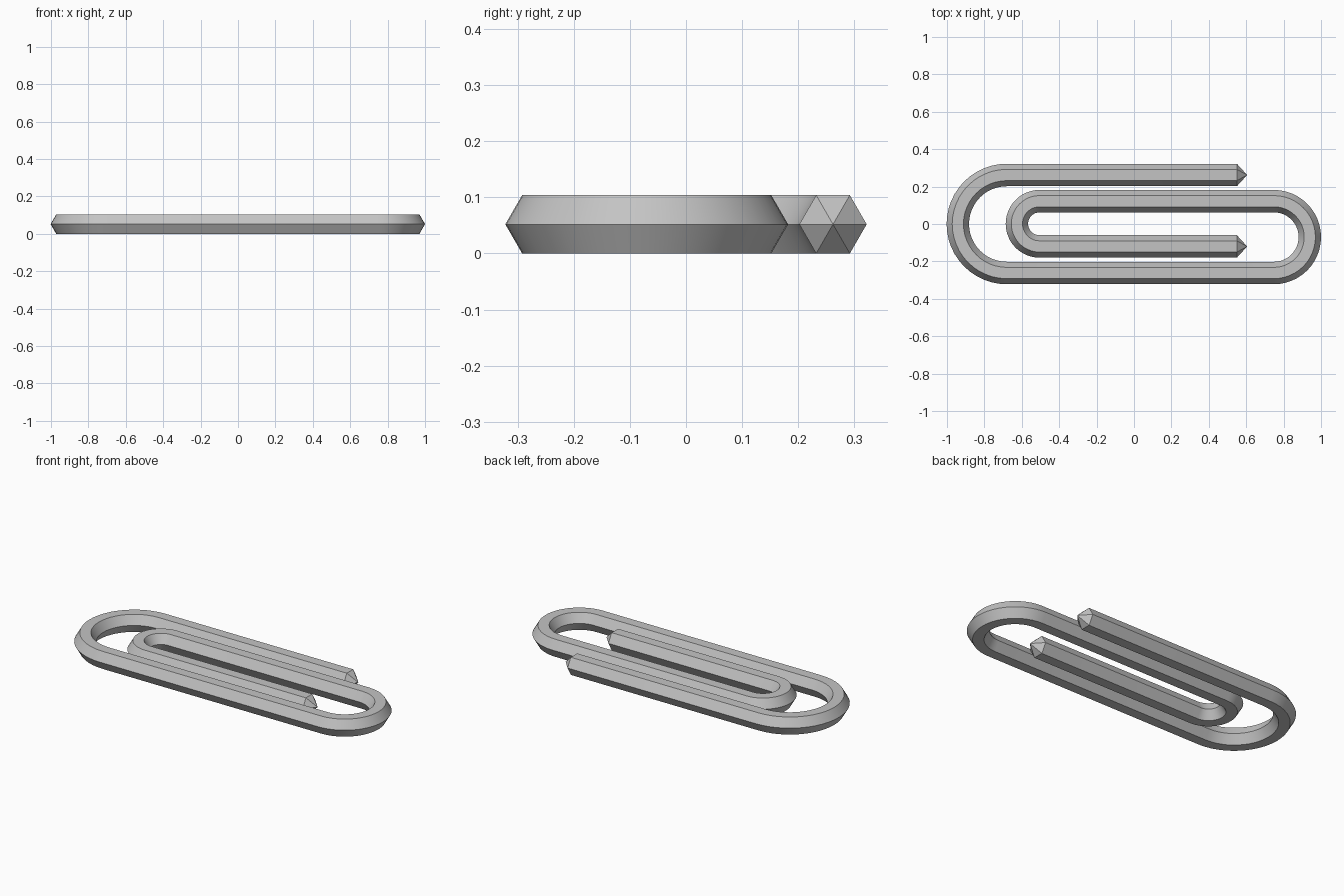
import bpy
import bmesh
from math import cos, sin, pi
from mathutils import Vector

cube = bpy.data.objects.get("Cube")
if cube:
    bpy.data.objects.remove(cube)

RADIUS = 0.06      # wire corner radius
SIDES = 6
HEIGHT = RADIUS * sin(pi / 3)
TIP = 0.055        # length of the pointed ends
ARC_STEPS = 24

# Material
steel = bpy.data.materials.new("steel_grey")
steel.use_nodes = True
grey = (0.55, 0.55, 0.55, 1)
steel.diffuse_color = grey
steel.node_tree.nodes["Principled BSDF"].inputs["Base Color"].default_value = grey


def half_turn(cx, cy, r, start, direction):
    """Points and outward normals of a semicircular bend."""
    out = []
    for i in range(ARC_STEPS + 1):
        a = start + direction * pi * i / ARC_STEPS
        n = Vector((cos(a), sin(a), 0))
        out.append((Vector((cx, cy, HEIGHT)) + n * r, n))
    return out


# Centre line: outer end, large bend, right bend, small bend, inner end
end_x = 0.55
path = [(Vector((end_x, 0.262, HEIGHT)), Vector((0, 1, 0)))]
path += half_turn(-0.68, 0, 0.262, pi / 2, 1)
path += half_turn(0.748, -0.07, 0.192, -pi / 2, 1)
path += half_turn(-0.505, 0.001, 0.121, pi / 2, 1)
path.append((Vector((end_x, -0.12, HEIGHT)), Vector((0, -1, 0))))

# Sweep the hexagonal section along the centre line
bm = bmesh.new()
rings = []
for point, normal in path:
    rings.append([bm.verts.new(point + normal * RADIUS * cos(2 * pi * k / SIDES)
                               + Vector((0, 0, RADIUS * sin(2 * pi * k / SIDES))))
                  for k in range(SIDES)])
for a, b in zip(rings, rings[1:]):
    for k in range(SIDES):
        j = (k + 1) % SIDES
        bm.faces.new((a[k], a[j], b[j], b[k]))

# Pointed ends
for ring, (point, _) in ((rings[0], path[0]), (rings[-1], path[-1])):
    tip = bm.verts.new(point + Vector((TIP, 0, 0)))
    for k in range(SIDES):
        bm.faces.new((ring[k], ring[(k + 1) % SIDES], tip))
bmesh.ops.recalc_face_normals(bm, faces=bm.faces)

mesh = bpy.data.meshes.new("bent_wire")
bm.to_mesh(mesh)
bm.free()
mesh.materials.append(steel)
wire = bpy.data.objects.new("bent_wire", mesh)
bpy.context.collection.objects.link(wire)

# Smooth bends, crisp wire edges
bpy.ops.object.select_all(action="DESELECT")
wire.select_set(True)
bpy.context.view_layer.objects.active = wire
bpy.ops.object.shade_smooth_by_angle(angle=pi / 6)
